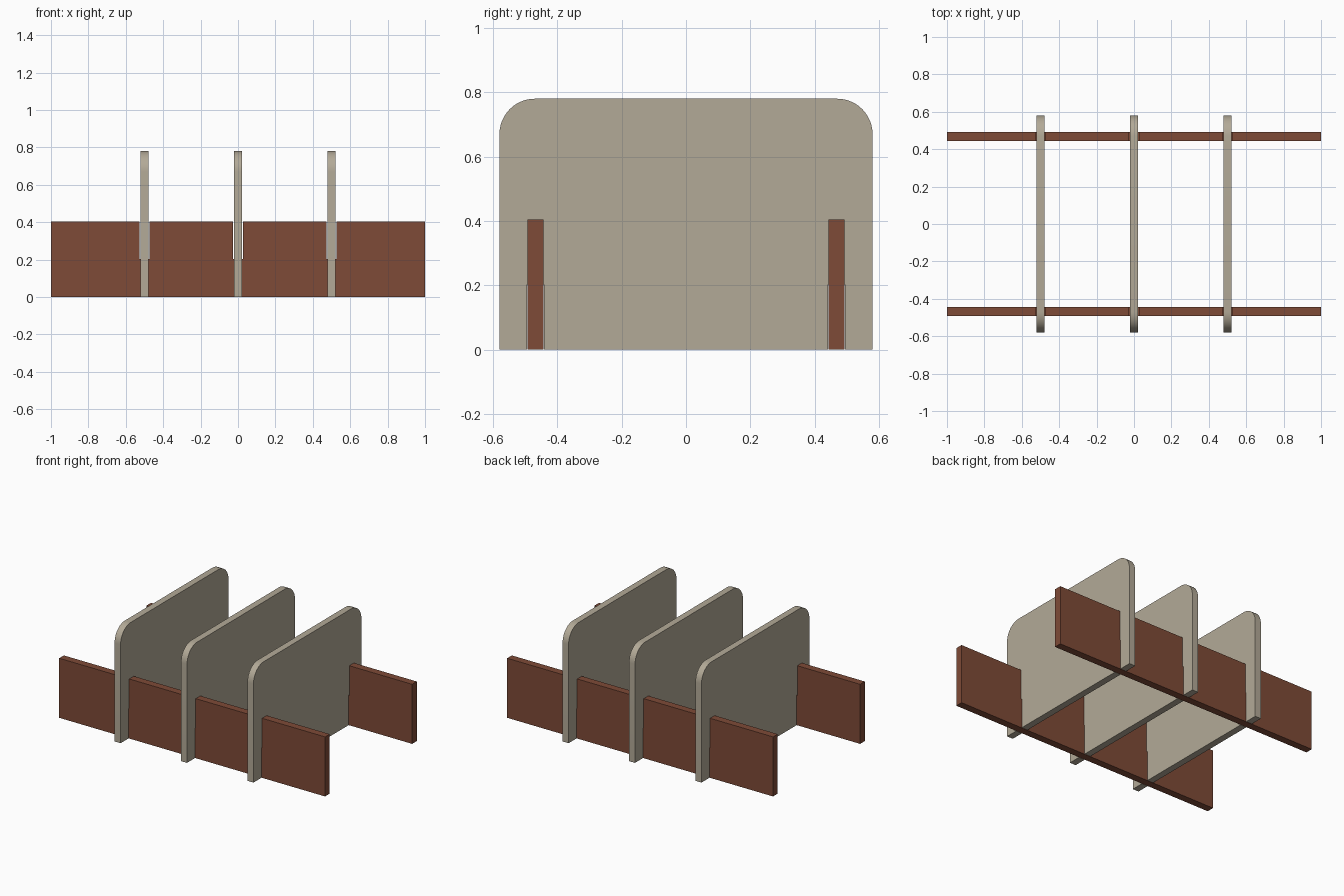
import bpy, bmesh, math
from mathutils import Vector

if "Cube" in bpy.data.objects:
    bpy.data.objects.remove(bpy.data.objects["Cube"])

RAIL_Y, RAIL_T, RAIL_H = 0.468, 0.05, 0.405
DIV_X, DIV_T, DIV_H, DIV_Y = 0.5, 0.045, 0.78, 0.58
RADIUS, SLOT_Z, GAP = 0.11, 0.203, 0.027


def material(name, rgb):
    m = bpy.data.materials.new(name)
    m.diffuse_color = (*rgb, 1)
    m.use_nodes = True
    m.node_tree.nodes["Principled BSDF"].inputs["Base Color"].default_value = m.diffuse_color
    return m


def panel(name, outline, axis, centre, thickness, mat):
    """Extrude a 2D outline (u, z) into a board facing along the given axis."""
    bm = bmesh.new()

    def place(u, z):
        d = centre - thickness / 2
        return (d, u, z) if axis == 'X' else (u, d, z)

    face = bm.faces.new([bm.verts.new(place(u, z)) for u, z in outline])
    out = bmesh.ops.extrude_face_region(bm, geom=[face])
    shift = Vector((thickness, 0, 0) if axis == 'X' else (0, thickness, 0))
    bmesh.ops.translate(bm, vec=shift,
                        verts=[g for g in out['geom'] if isinstance(g, bmesh.types.BMVert)])
    bmesh.ops.recalc_face_normals(bm, faces=bm.faces)
    mesh = bpy.data.meshes.new(name)
    bm.to_mesh(mesh)
    bm.free()
    mesh.materials.append(mat)
    obj = bpy.data.objects.new(name, mesh)
    bpy.context.collection.objects.link(obj)
    return obj


brown = material("reddish_brown", (0.21, 0.069, 0.038))
beige = material("warm_beige", (0.45, 0.40, 0.31))

# Long rails with three slots open at the top
rail = [(-1, 0), (1, 0), (1, RAIL_H)]
for x in (DIV_X, 0, -DIV_X):
    rail += [(x + GAP, RAIL_H), (x + GAP, SLOT_Z),
             (x - GAP, SLOT_Z), (x - GAP, RAIL_H)]
rail.append((-1, RAIL_H))
for name, y in (("front_rail", -RAIL_Y), ("back_rail", RAIL_Y)):
    panel(name, rail, 'Y', y, RAIL_T, brown)

# Dividers with rounded top corners and two slots open at the bottom
divider = [(-DIV_Y, 0)]
for y in (-RAIL_Y, RAIL_Y):
    divider += [(y - GAP, 0), (y - GAP, SLOT_Z), (y + GAP, SLOT_Z), (y + GAP, 0)]
divider.append((DIV_Y, 0))
for side, start in ((1, 0), (-1, 90)):
    for i in range(13):
        a = math.radians(start + 7.5 * i)
        divider.append((side * (DIV_Y - RADIUS) + RADIUS * math.cos(a),
                        DIV_H - RADIUS + RADIUS * math.sin(a)))
for name, x in (("left_divider", -DIV_X), ("middle_divider", 0), ("right_divider", DIV_X)):
    obj = panel(name, divider, 'X', x, DIV_T, beige)
    bpy.ops.object.select_all(action='DESELECT')
    obj.select_set(True)
    bpy.context.view_layer.objects.active = obj
    bpy.ops.object.shade_smooth_by_angle()
